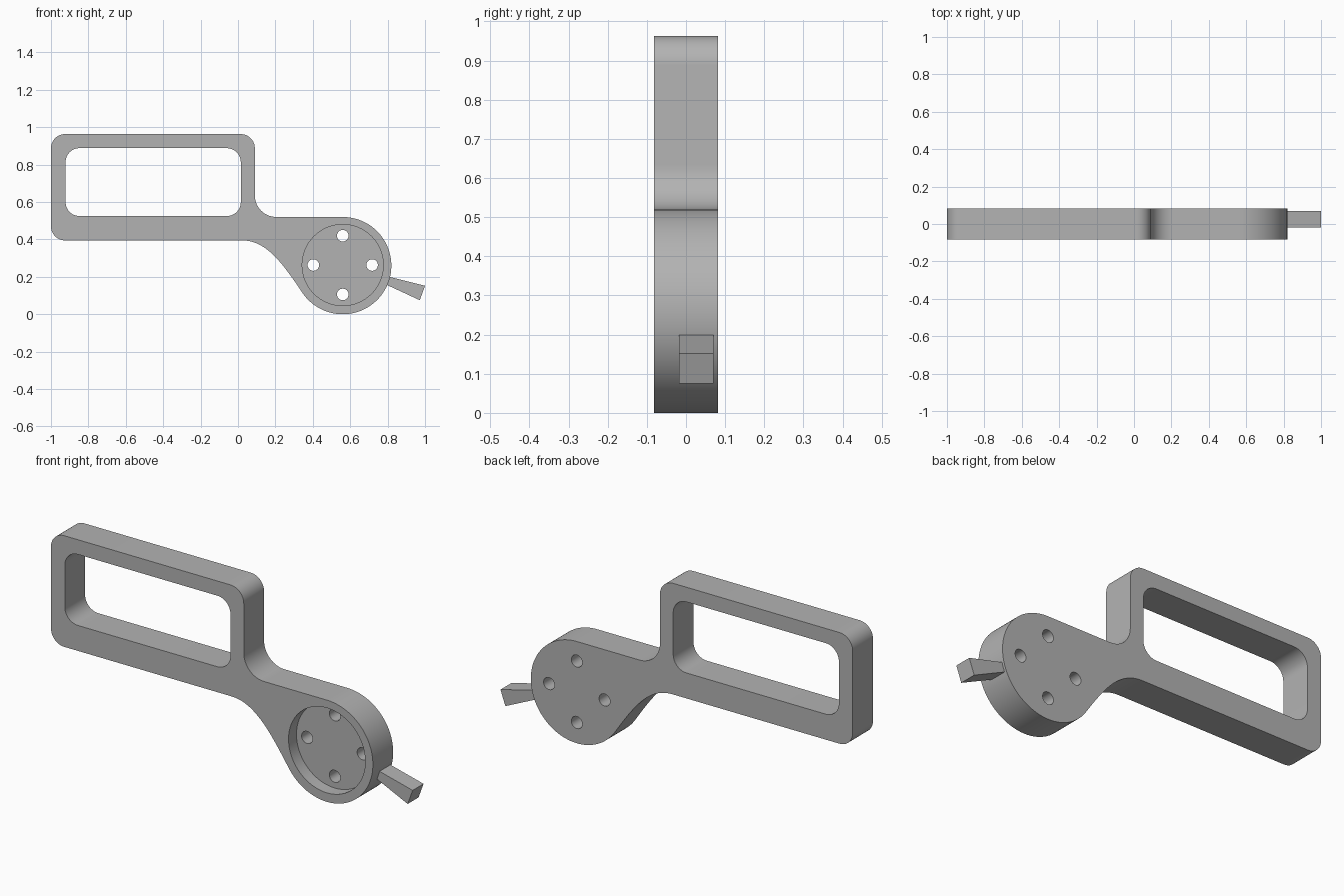
import bpy, bmesh, math

if "Cube" in bpy.data.objects:
    bpy.data.objects.remove(bpy.data.objects["Cube"])

HALF = 0.082            # half thickness of the handle plate
CX, CZ, R = 0.56, 0.26, 0.26   # round hub

grey = bpy.data.materials.new("plain grey")
grey.diffuse_color = (0.45, 0.45, 0.45, 1)
grey.use_nodes = True
grey.node_tree.nodes["Principled BSDF"].inputs["Base Color"].default_value = grey.diffuse_color


def arc(cx, cz, r, a0, a1, n):
    """Points on an arc in the XZ plane, angles in degrees."""
    return [(cx + r * math.cos(math.radians(a0 + (a1 - a0) * i / n)),
             cz + r * math.sin(math.radians(a0 + (a1 - a0) * i / n)))
            for i in range(n + 1)]


def bezier(p, n):
    out = []
    for i in range(1, n):
        t = i / n
        w = ((1 - t) ** 3, 3 * t * (1 - t) ** 2, 3 * t * t * (1 - t), t ** 3)
        out.append(tuple(sum(w[k] * p[k][c] for k in range(4)) for c in (0, 1)))
    return out


def rounded_rect(x0, x1, z0, z1, r):
    return (arc(x0 + r, z0 + r, r, 180, 270, 12) + arc(x1 - r, z0 + r, r, 270, 360, 12)
            + arc(x1 - r, z1 - r, r, 0, 90, 12) + arc(x0 + r, z1 - r, r, 90, 180, 12))


def prism(name, pts, y0, y1):
    """Extrude an XZ outline from y0 to y1."""
    bm = bmesh.new()
    face = bm.faces.new([bm.verts.new((x, y0, z)) for x, z in pts])
    ext = bmesh.ops.extrude_face_region(bm, geom=[face])
    new = [v for v in ext["geom"] if isinstance(v, bmesh.types.BMVert)]
    bmesh.ops.translate(bm, verts=new, vec=(0, y1 - y0, 0))
    bmesh.ops.recalc_face_normals(bm, faces=bm.faces)
    mesh = bpy.data.meshes.new(name)
    bm.to_mesh(mesh)
    bm.free()
    mesh.materials.append(grey)
    ob = bpy.data.objects.new(name, mesh)
    bpy.context.collection.objects.link(ob)
    return ob


# Handle plate outline: frame, blended neck and round hub
start = math.degrees(math.atan2(-0.146, -0.215)) + 360
hub = arc(CX, CZ, R, start, 450, 64)
outline = arc(-0.925, 0.47, 0.075, 180, 270, 12) + [(0.02, 0.395)]
outline += bezier([(0.02, 0.395), (0.15, 0.395), (0.235, 0.278), hub[0]], 20)
outline += hub
outline += arc(0.205, 0.635, 0.115, 270, 180, 16)
outline += arc(0.015, 0.888, 0.075, 0, 90, 12)
outline += arc(-0.925, 0.888, 0.075, 90, 180, 12)
body = prism("handle_plate", outline, -HALF, HALF)

# Cutters: grip window, front recess, four through holes
cutters = [prism("window_cutter", rounded_rect(-0.922, 0.015, 0.525, 0.888, 0.075), -0.2, 0.2),
           prism("recess_cutter", arc(CX, CZ + 0.003, 0.217, 0, 360, 64)[:-1], -0.2, -0.018)]
for k in range(4):
    a = math.radians(90 * k)
    cutters.append(prism("hole_cutter", arc(CX + 0.157 * math.cos(a), CZ + 0.003 + 0.157 * math.sin(a),
                                            0.031, 0, 360, 24)[:-1], -0.15, 0.2))
for c in cutters:
    c.hide_render = True
    m = body.modifiers.new(c.name, "BOOLEAN")
    m.operation, m.solver, m.object = "DIFFERENCE", "EXACT", c

# Bake the cuts, then drop the cutters
dg = bpy.context.evaluated_depsgraph_get()
baked = bpy.data.meshes.new_from_object(body.evaluated_get(dg))
body.modifiers.clear()
body.data = baked
for c in cutters:
    bpy.data.objects.remove(c)

# Flared lever rooted in the hub rim
prism("lever", [(0.79, 0.205), (0.782, 0.163), (0.972, 0.075), (1.0, 0.152)], -0.018, 0.07)

# Smooth round walls, keep edges crisp
bpy.ops.object.select_all(action="DESELECT")
body.select_set(True)
bpy.context.view_layer.objects.active = body
bpy.ops.object.shade_smooth_by_angle(angle=math.radians(30))
